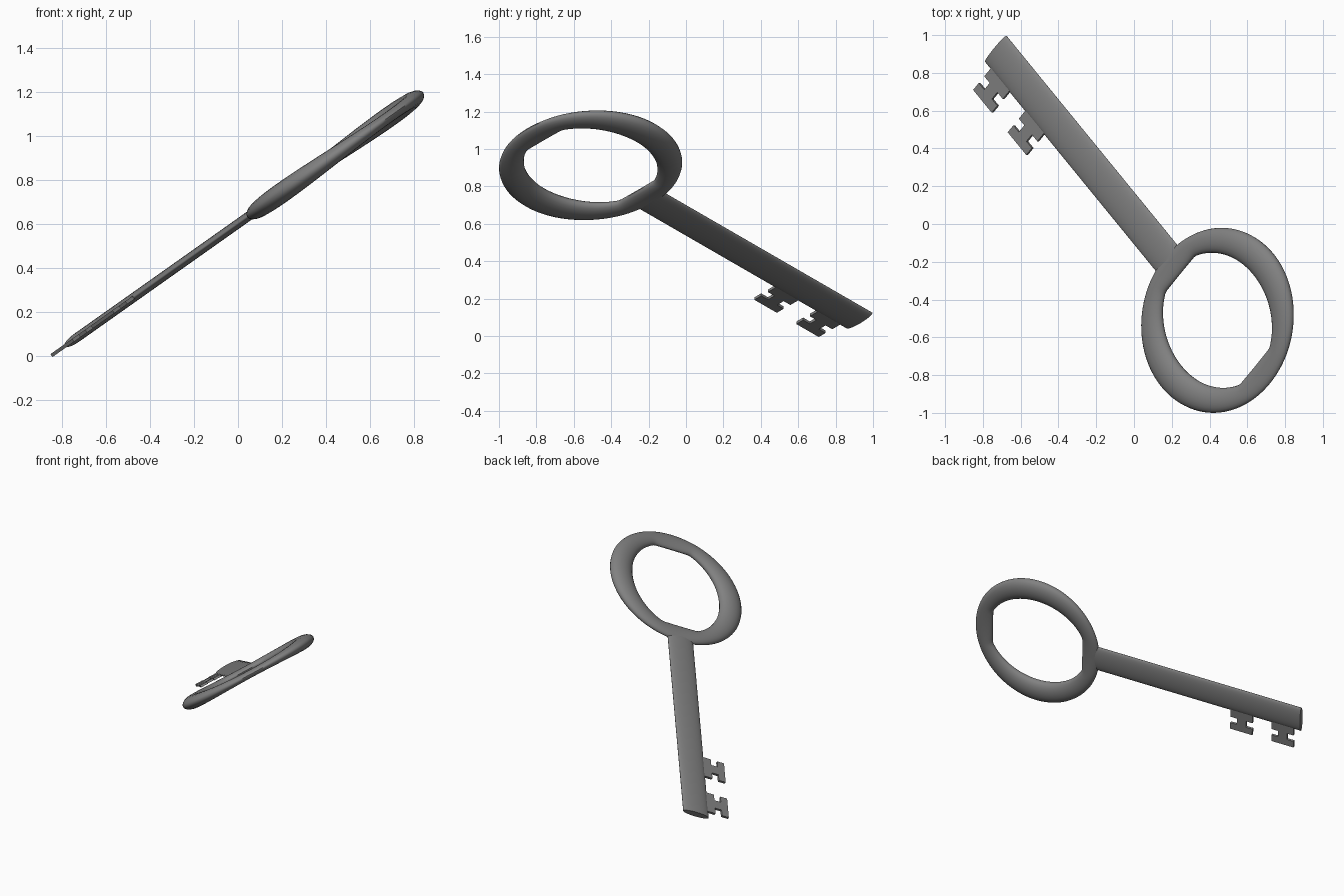
import bpy, math
from mathutils import Matrix, Vector

if "Cube" in bpy.data.objects:
    bpy.data.objects.remove(bpy.data.objects["Cube"])

# Key frame: u runs tip -> ring, v across, n is the flat normal
c, s, h = math.sqrt(2 / 3), math.sqrt(1 / 3), math.sqrt(0.5)
u, v, n = Vector((s, -h, s * h / c * c)), Vector((s, h, s * h)), Vector((-s, 0, c))
FRAME = Matrix((u, v, n)).transposed().to_4x4()
FRAME.translation = Vector((0.442, -0.51, 0.913))

mat = bpy.data.materials.new("grey_metal")
mat.diffuse_color = (0.22, 0.22, 0.22, 1)
mat.use_nodes = True
mat.node_tree.nodes["Principled BSDF"].inputs["Base Color"].default_value = mat.diffuse_color


def build(name, rings, closed, angle):
    """Loft a list of cross-sections into an object in the key frame."""
    m, k = len(rings[0]), len(rings)
    verts = [p for r in rings for p in r]
    faces = [(i * m + j, ((i + 1) % k) * m + j,
              ((i + 1) % k) * m + (j + 1) % m, i * m + (j + 1) % m)
             for i in range(k if closed else k - 1) for j in range(m)]
    if not closed:
        faces += [tuple(range(m)), tuple(range((k - 1) * m, k * m))[::-1]]
    me = bpy.data.meshes.new(name)
    me.from_pydata(verts, [], faces)
    me.transform(FRAME)
    me.materials.append(mat)
    ob = bpy.data.objects.new(name, me)
    bpy.context.collection.objects.link(ob)
    bpy.context.view_layer.objects.active = ob
    bpy.ops.object.select_all(action='DESELECT')
    ob.select_set(True)
    bpy.ops.object.mode_set(mode='EDIT')
    bpy.ops.mesh.select_all(action='SELECT')
    bpy.ops.mesh.normals_make_consistent(inside=False)
    bpy.ops.object.mode_set(mode='OBJECT')
    bpy.ops.object.shade_smooth_by_angle(angle=math.radians(angle))
    return ob


# Oval bow: tube with flats in the hole at both ends, thickest at the sides
def radius(t, a, b):
    return 1 / math.hypot(math.cos(t) / a, math.sin(t) / b)


N, M = 128, 20
rings = []
for i in range(N):
    t = 2 * math.pi * i / N
    ro = radius(t, 0.476, 0.503)
    ri = min(radius(t, 0.376, 0.338), 0.345 / max(abs(math.cos(t)), 1e-6))
    mid, half = (ro + ri) / 2, (ro - ri) / 2
    thick = 0.026 + 0.02 * math.sin(t) ** 2
    ring = []
    for j in range(M):
        q = 2 * math.pi * j / M
        r = mid + half * math.cos(q)
        ring.append((r * math.cos(t), r * math.sin(t), thick * math.sin(q)))
    rings.append(ring)
build("bow_ring", rings, True, 40)

# Flattened shaft with a lens cross-section
lens = [(0.098 * math.cos(2 * math.pi * j / 32), 0.021 * math.sin(2 * math.pi * j / 32))
        for j in range(32)]
build("shaft", [[(x, a, b) for a, b in lens] for x in (-2.033, -0.42)], False, 50)

# Two H-shaped bits on one edge of the shaft
side = [(0.085, -0.07), (0.085, -0.152), (0.035, -0.152), (0.035, -0.202),
        (0.085, -0.202), (0.085, -0.254)]
outline = side + [(-x, y) for x, y in reversed(side)]
for name, cu in (("tip_bit", -1.894), ("inner_bit", -1.577)):
    build(name, [[(cu + x, y, z) for x, y in outline] for z in (-0.008, 0.008)], False, 30)
